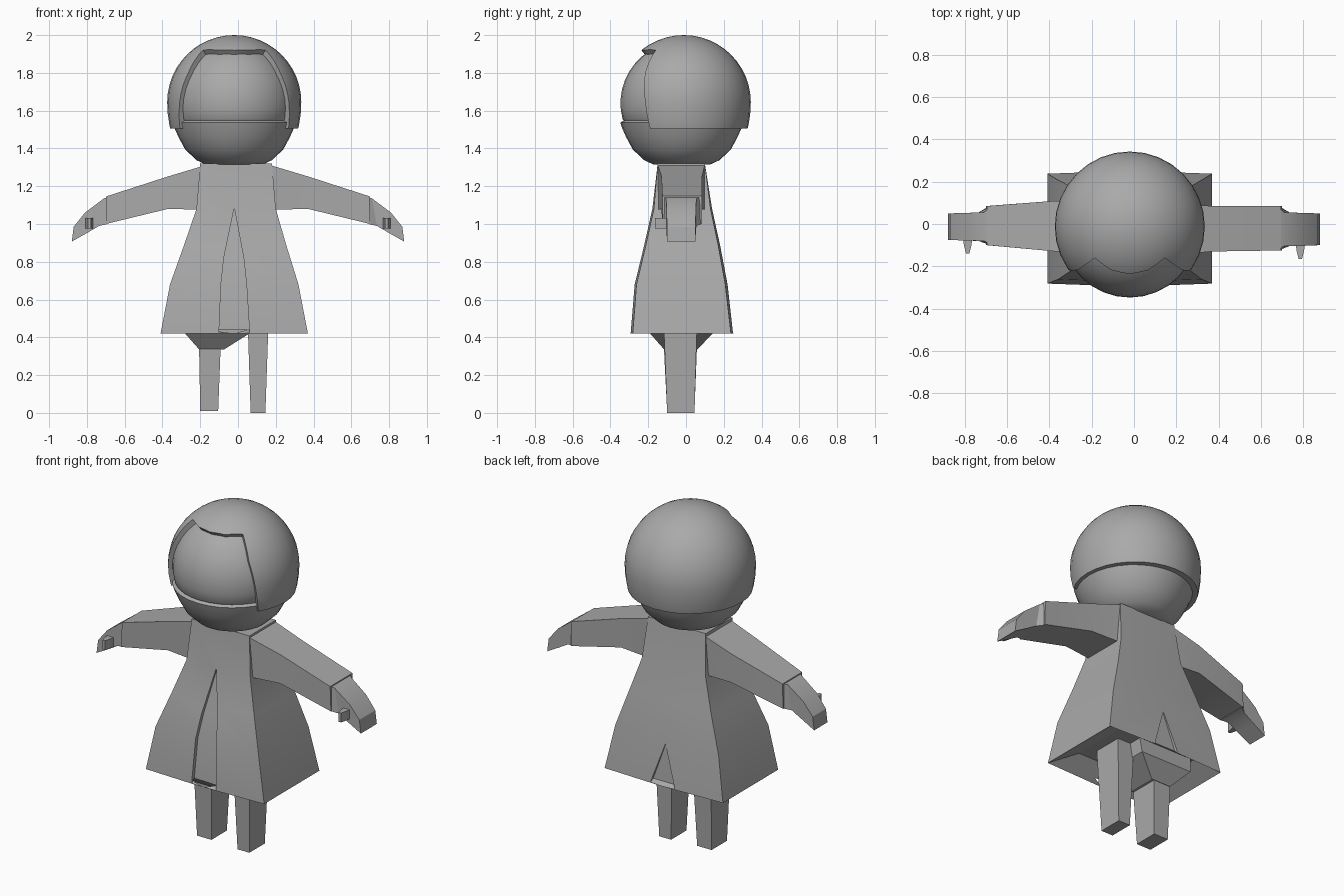
import bpy, bmesh, math

if "Cube" in bpy.data.objects:
    bpy.data.objects.remove(bpy.data.objects["Cube"])

grey = bpy.data.materials.new("plain grey")
grey.diffuse_color = (0.4, 0.4, 0.4, 1)
grey.use_nodes = True
grey.node_tree.nodes["Principled BSDF"].inputs["Base Color"].default_value = grey.diffuse_color


def loft(name, loops):
    """Skin a list of equal-length loops and cap both ends."""
    bm = bmesh.new()
    rings = [[bm.verts.new(p) for p in loop] for loop in loops]
    n = len(rings[0])
    for a, b in zip(rings, rings[1:]):
        for i in range(n):
            j = (i + 1) % n
            bm.faces.new((a[i], a[j], b[j], b[i]))
    bm.faces.new(rings[0])
    bm.faces.new(rings[-1])
    bmesh.ops.recalc_face_normals(bm, faces=bm.faces)
    return add(name, bm)


def add(name, bm):
    me = bpy.data.meshes.new(name)
    bm.to_mesh(me)
    bm.free()
    me.materials.append(grey)
    ob = bpy.data.objects.new(name, me)
    bpy.context.collection.objects.link(ob)
    return ob


def shade(ob, angle=30):
    ob.data.shade_smooth()
    ob.data.set_sharp_from_angle(angle=math.radians(angle))


def cut(ob, cutters):
    """Subtract the cutters, bake the result and remove them."""
    for c in cutters:
        c.hide_render = True
        mod = ob.modifiers.new("cut", 'BOOLEAN')
        mod.operation = 'DIFFERENCE'
        mod.solver = 'EXACT'
        mod.object = c
    bpy.context.view_layer.update()
    dg = bpy.context.evaluated_depsgraph_get()
    me = bpy.data.meshes.new_from_object(ob.evaluated_get(dg))
    ob.modifiers.clear()
    ob.data = me
    for c in cutters:
        bpy.data.objects.remove(c)


def rect(x0, x1, y0, y1, z, bulge=0.0):
    """Six-point section, with the middle of front and back pushed out."""
    xm = (x0 + x1) / 2
    return [(x0, y0, z), (xm, y0 - bulge, z), (x1, y0, z),
            (x1, y1, z), (xm, y1 + bulge, z), (x0, y1, z)]


def sphere(name, r, centre, low=1.0):
    bm = bmesh.new()
    bmesh.ops.create_uvsphere(bm, u_segments=32, v_segments=24, radius=r)
    for v in bm.verts:
        if v.co.z < 0:
            v.co.z *= low
        v.co = [a + b for a, b in zip(v.co, centre)]
    return add(name, bm)


# Head: jaw bowl with a lip, then the rounded face, turned around one axis
profile = [(0.15, 1.315), (0.2, 1.338), (0.26, 1.395), (0.295, 1.46),
           (0.315, 1.505), (0.326, 1.537), (0.308, 1.547)]
for i in range(12):
    a = math.radians(-15 + i * 9.3)
    profile.append((0.325 * math.cos(a), 1.64 + 0.325 * math.sin(a)))
turn = [math.tau * i / 32 for i in range(32)]
head = loft("head", [[(-0.02 + r * math.cos(t), -0.022 + r * math.sin(t), z)
                      for t in turn] for r, z in profile])
shade(head)

# Hair: thick shell, trimmed flat below, with a radial opening for the face
C = (-0.02, -0.012, 1.645)
hair = sphere("hair", 0.355, C, 1.33)
inner = sphere("hair_inner_cutter", 0.3, C, 1.33)
trim = loft("hair_trim_cutter", [rect(-1, 1, -1, 1, 0.9), rect(-1, 1, -1, 1, 1.505)])
half = [(0.29, -0.3, 0.18), (0.29, -0.14, 0.18), (0.29, 0, 0.205),
        (0.275, 0.08, 0.21), (0.245, 0.155, 0.205), (0.165, 0.275, 0.148),
        (0.085, 0.275, 0.207)]
rays = half + [(0, 0.275, 0.2245)] + [(-x, z, y) for x, z, y in reversed(half)]
window = loft("face_opening_cutter",
              [[(C[0] + x * s, C[1] - y * s, C[2] + z * s) for x, z, y in rays]
               for s in (0.3, 3)])
cut(hair, [inner, trim, window])
shade(hair)

# Coat: sloped ceiling inside the skirt, hem, waist, shoulders
coat = loft("coat", [
    rect(-0.30, 0.22, -0.20, 0.15, 0.50),
    rect(-0.41, 0.37, -0.282, 0.238, 0.42, 0.014),
    rect(-0.36, 0.32, -0.262, 0.208, 0.68, 0.012),
    rect(-0.285, 0.255, -0.212, 0.17, 0.89, 0.01),
    rect(-0.22, 0.20, -0.17, 0.13, 1.08, 0.008),
    rect(-0.2, 0.18, -0.15, 0.10, 1.32)])


def skirt_y(z, side):
    """Depth of the skirt's middle line at a height, front (-1) or back (1)."""
    pts = [(0.42, 0.296, 0.252), (0.68, 0.274, 0.22),
           (0.89, 0.222, 0.18), (1.08, 0.178, 0.138)]
    k = 1 if side < 0 else 2
    for a, b in zip(pts, pts[1:]):
        if z <= b[0]:
            return side * (a[k] + (b[k] - a[k]) * (z - a[0]) / (b[0] - a[0]))
    return side * pts[-1][k]


def vent(name, side, rows):
    """Wedge whose inner face runs parallel to the skirt."""
    loops = []
    for z, x0, x1, depth in rows:
        y = skirt_y(max(z, 0.42), side) - side * depth
        loops.append([(x0, y, z), (x1, y, z), (x1, side * 0.6, z), (x0, side * 0.6, z)])
    return loft(name, loops)


front_vent = vent("front_vent_cutter", -1, [
    (0.42, -0.1, 0.06, 0.0), (0.44, -0.1, 0.06, 0.025), (0.68, -0.09, 0.045, 0.025),
    (0.82, -0.075, 0.03, 0.025), (1.08, -0.021, -0.019, 0.012)])
back_vent = vent("back_vent_cutter", 1, [
    (0.42, -0.1, 0.06, 0.0), (0.44, -0.095, 0.055, 0.02), (0.66, -0.021, -0.019, 0.005)])
cut(coat, [front_vent, back_vent])
shade(coat, 25)

# Underside of the hips, narrowing onto one leg
loft("hips", [rect(-0.28, 0.08, -0.19, 0.14, 0.52), rect(-0.28, 0.06, -0.19, 0.14, 0.42),
              rect(-0.205, -0.075, -0.115, 0.06, 0.335)])

# Legs
loft("left_leg", [rect(-0.2, -0.105, -0.1, 0.045, 0.01), rect(-0.207, -0.09, -0.12, 0.06, 0.4)])
loft("right_leg", [rect(0.067, 0.145, -0.1, 0.045, 0.0), rect(0.05, 0.163, -0.12, 0.06, 0.52)])


def limb(name, side, rows):
    """Box sections: top x, top z, bottom x, bottom z, front y, back y."""
    ob = loft(name, [[(side * xt, y0, zt), (side * xt, y1, zt),
                      (side * xb, y1, zb), (side * xb, y0, zb)]
                     for xt, zt, xb, zb, y0, y1 in rows])
    shade(ob, 20)


# Sleeves, hands and thumbs
for word, s, dy in (("right", 1, 0.0), ("left", -1, 0.025)):
    limb(word + "_sleeve", s, [
        (0.16, 1.315, 0.16, 1.075, -0.15, 0.1),
        (0.37, 1.252, 0.37, 1.08, -0.13, 0.085 + dy),
        (0.695, 1.147, 0.70, 1.0, -0.125 + dy, 0.085)])
    limb(word + "_hand", s, [
        (0.68, 1.147, 0.69, 1.0, -0.122 + dy, 0.082),
        (0.71, 1.135, 0.735, 0.99, -0.105 + dy, 0.055),
        (0.81, 1.06, 0.80, 0.952, -0.103 + dy, 0.052),
        (0.87, 0.985, 0.88, 0.907, -0.1 + dy, 0.05)])
    loft(word + "_thumb", [
        [(s * (0.787 + h * a), y + dy, 1.003 + 0.028 * b)
         for a, b in ((-1, -1), (1, -1), (1, 1), (-1, 1))]
        for y, h in ((-0.09, 0.022), (-0.125, 0.018), (-0.165, 0.008))])
